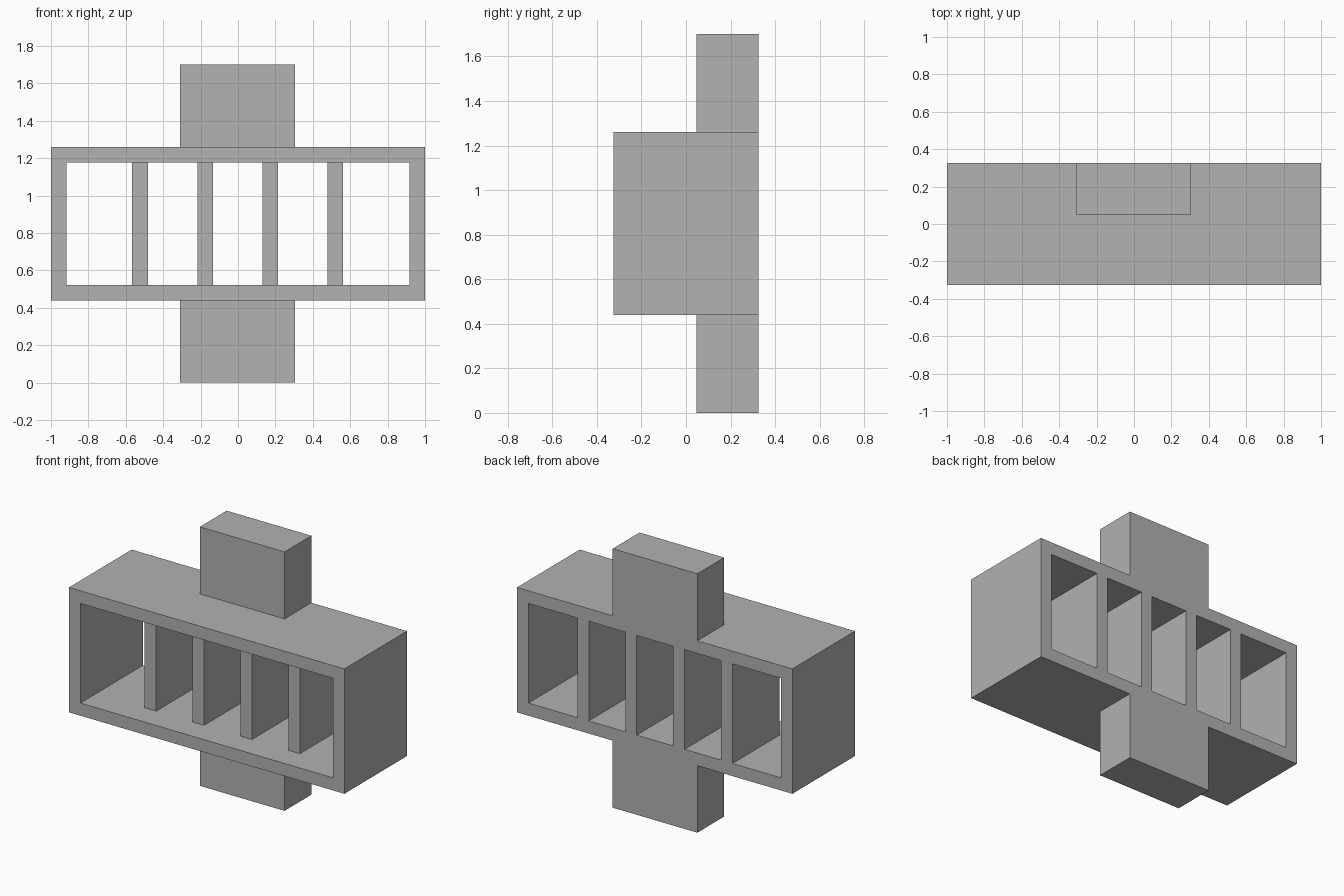
import bpy
import bmesh

cube = bpy.data.objects.get("Cube")
if cube:
    bpy.data.objects.remove(cube, do_unlink=True)

# Main dimensions
BACK, FRONT = 0.325, -0.325
LOW, HIGH, TOP = 0.44, 1.26, 1.70
WALL = 0.083
DIVIDER_FRONT = -0.16
MOUNT_FRONT = 0.047

grey = bpy.data.materials.new("plain grey")
grey.use_nodes = True
grey.diffuse_color = (0.445, 0.445, 0.445, 1)
grey.node_tree.nodes["Principled BSDF"].inputs["Base Color"].default_value = grey.diffuse_color


def finish(name, bm):
    bmesh.ops.recalc_face_normals(bm, faces=bm.faces)
    mesh = bpy.data.meshes.new(name)
    bm.to_mesh(mesh)
    bm.free()
    mesh.materials.append(grey)
    obj = bpy.data.objects.new(name, mesh)
    bpy.context.collection.objects.link(obj)


def box(name, x, y, z):
    """Box spanning the given (low, high) range on each axis."""
    bm = bmesh.new()
    bmesh.ops.create_cube(bm, size=1)
    for v in bm.verts:
        v.co = [r[0] if c < 0 else r[1] for c, r in zip(v.co, (x, y, z))]
    finish(name, bm)


def rectangle(bm, inset):
    x, lo, hi = 1 - inset, LOW + inset, HIGH - inset
    return [bm.verts.new((px, FRONT, pz))
            for px, pz in ((-x, lo), (x, lo), (x, hi), (-x, hi))]


# Open rectangular frame: a ring extruded from front to back
bm = bmesh.new()
outer, inner = rectangle(bm, 0), rectangle(bm, WALL)
ring = [bm.faces.new((outer[i], outer[i - 3], inner[i - 3], inner[i])) for i in range(4)]
extruded = bmesh.ops.extrude_face_region(bm, geom=ring, use_keep_orig=True)["geom"]
for v in extruded:
    if isinstance(v, bmesh.types.BMVert):
        v.co.y = BACK
finish("frame", bm)

# Four upright dividers, set back from the front and flush with the back
for i in range(4):
    centre = -0.524 + i * 0.348
    box(f"divider_{i + 1}", (centre - WALL / 2, centre + WALL / 2),
        (DIVIDER_FRONT, BACK), (LOW + WALL, HIGH - WALL))

# Mounting blocks above and below the frame
for name, z in (("lower_mount", (0, LOW)), ("upper_mount", (HIGH, TOP))):
    box(name, (-0.31, 0.305), (MOUNT_FRONT, BACK), z)
